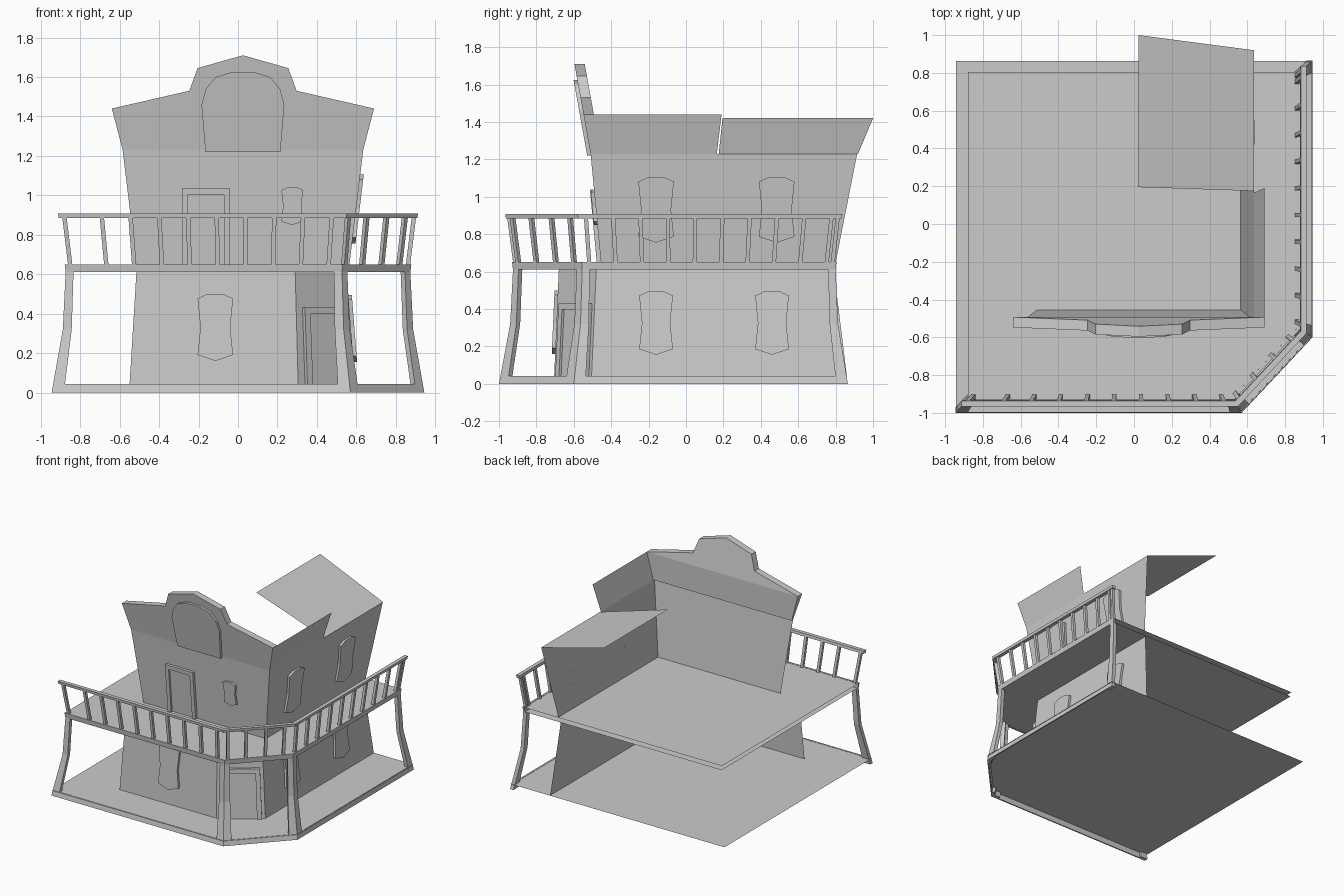
import bpy, bmesh
from mathutils import Vector as V

if "Cube" in bpy.data.objects:
    bpy.data.objects.remove(bpy.data.objects["Cube"])

def mesh(name, verts, faces, recalc=True):
    bm = bmesh.new()
    vs = [bm.verts.new(v) for v in verts]
    for f in faces:
        bm.faces.new([vs[i] for i in f])
    if recalc:
        bmesh.ops.recalc_face_normals(bm, faces=bm.faces)
    me = bpy.data.meshes.new(name)
    bm.to_mesh(me)
    bm.free()
    ob = bpy.data.objects.new(name, me)
    bpy.context.collection.objects.link(ob)
    return ob

def loft(name, rings):
    """Closed solid through equal-sized rings."""
    n = len(rings[0])
    verts = [v for r in rings for v in r]
    faces = [list(range(n))[::-1], [(len(rings) - 1) * n + i for i in range(n)]]
    for k in range(len(rings) - 1):
        for i in range(n):
            j = (i + 1) % n
            faces.append([k * n + i, k * n + j, (k + 1) * n + j, (k + 1) * n + i])
    return mesh(name, verts, faces)

def offset(pts, t):
    """Mitred inward offset of an open polyline."""
    dirs = [(b - a).normalized() for a, b in zip(pts, pts[1:])]
    nrm = [V((-d.y, d.x)) for d in dirs]
    out = []
    for i, p in enumerate(pts):
        a, b = nrm[max(i - 1, 0)], nrm[min(i, len(nrm) - 1)]
        out.append(p + (a + b) * (t / (1 + a.dot(b))))
    return out

# Plan outline of the porch: front left, two corner points, back right
PLAN = [V((-.945, -1)), V((.57, -1)), V((.945, -.6)), V((.945, .865))]

def plan(s):
    return [p * s for p in PLAN]

def lift(pts, z):
    return [(p.x, p.y, z) for p in pts]

def beam(name, z0, s0, z1, s1, t):
    loft(name, [lift(plan(s) + offset(plan(s), t)[::-1], z)
                for z, s in ((z0, s0), (z1, s1))])

def deck(name, z, s):
    p = plan(s) + [V((-.945, .865)) * s]
    mesh(name, lift(p, z), [range(5)], False)

# Floors and edge beams
deck("ground_floor", .04, .998)
deck("porch_ceiling", .612, .925)
deck("balcony_floor", .648, .93)
beam("ground_edge", 0, 1, .042, .992, .01)
beam("balcony_edge", .61, .925, .65, .93, .015)
beam("hand_rail", .885, .963, .907, .966, .03)

# Bent porch posts
for i in range(4):
    rings = []
    for z, s, w in ((0, 1, .062), (.32, .94, .045), (.61, .925, .04)):
        p = plan(s)
        sec = [p[i]]
        if i > 0:
            sec.insert(0, p[i] + (p[i - 1] - p[i]).normalized() * w)
        if i < 3:
            sec.append(p[i] + (p[i + 1] - p[i]).normalized() * w)
        rings.append(lift(sec + offset(sec, .03)[::-1], z))
    loft("porch_post", rings)

# Balusters leaning outward along each railing side
for i, ts in enumerate((
        [.02] + [.15 + .1 * k for k in range(9)],
        [.06, .32, .6, .86],
        [.03 + .1035 * k for k in range(10)] + [.985])):
    rings = []
    for t in ts:
        rings = []
        for z, s in ((.645, .93), (.888, .962)):
            p = plan(s)
            d = (p[i + 1] - p[i]).normalized()
            c = p[i].lerp(p[i + 1], t)
            a = offset([c - d * .011, c + d * .011], .006)
            rings.append(lift(a + offset(a, .022)[::-1], z))
        loft("baluster", rings)

# Wall surfaces: position from (u, z)
def mix(a, b, z, z0, z1):
    return a + (b - a) * (z - z0) / (z1 - z0)

def low_front(u, z): return V((u, mix(-.705, -.68, z, .04, .61), z))
def low_right(u, z): return V((mix(.595, .55, z, .04, .61), u, z))
def up_front(u, z): return V((u, mix(-.455, -.51, z, .65, 1.23), z))
def up_right(u, z): return V((mix(.565, .635, z, .65, 1.23), u, z))
def top_front(u, z): return V((u, -.51 - .18 * (z - 1.23), z))
def low_corner(u, z):
    a = low_front(mix(.305, .29, z, .04, .61), z)
    b = low_right(mix(-.505, -.48, z, .04, .61), z)
    return a.lerp(b, u)

# Lower storey walls with cut corner
low = []
for z, xl, yb in ((.04, -.55, .86), (.612, -.515, .79)):
    low += [low_front(xl, z), low_corner(0, z), low_corner(1, z), low_right(yb, z)]
mesh("lower_walls", low, [(i, i + 1, i + 5, i + 4) for i in range(3)], False)

# Upper storey walls
up = []
for z, xl, xr, yb in ((.648, -.515, .565, .8), (1.23, -.585, .635, .915)):
    up += [up_front(xl, z), up_front(xr, z), V((xr, yb, z))]
mesh("upper_walls", up, [(0, 1, 4, 3), (1, 2, 5, 4)], False)

# Stepped false front
side = [(.61, 1.23), (.665, 1.44), (.272, 1.53), (.23, 1.645)]
outline = ([(.025 + x, z) for x, z in side] + [(.025, 1.71)]
           + [(.025 - x, z) for x, z in side[::-1]])
front = [top_front(x, z) for x, z in outline]
back = [p + V((0, .015 if p.z < 1.3 else .055, 0)) for p in front]
n = len(front)
faces = [list(range(n)), [n, n + 1, 2 * n - 2, 2 * n - 1], list(range(n + 1, 2 * n - 1))]
faces += [(i, (i + 1) % n, n + (i + 1) % n, n + i) for i in range(n)]
mesh("false_front", front + back, faces)

# Side parapet and the rear roof slope
mesh("side_parapet", [(.635, -.505, 1.23), (.635, .165, 1.23), (.69, .19, 1.44), (.69, -.5, 1.44)],
     [range(4)], False)
mesh("rear_roof", [(.635, .175, 1.23), (.635, .92, 1.23), (.025, 1, 1.42), (.025, .195, 1.42)],
     [range(4)], False)

# Raised panels on walls: doors, windows, arch
def panel(name, pts, surf, nrm, depth):
    nrm = V(nrm).normalized()
    base = [surf(u, z) for u, z in pts]
    loft(name, [base, [p + nrm * depth for p in base]])

def window(name, c, z0, z1, w, surf, nrm):
    h = z1 - z0
    half = [(.22, 1), (.5, .93), (.42, .5), (.5, .09)]
    pts = ([(c + w * u, z0 + h * v) for u, v in half] + [(c, z0)]
           + [(c - w * u, z0 + h * v) for u, v in half[::-1]])
    panel(name, pts, surf, nrm, .018)

def door(name, a, b, z0, z1, t, surf, nrm):
    frame = [(a, z0), (a, z1), (b, z1), (b, z0),
             (b - t, z0), (b - t, z1 - .033), (a + t, z1 - .033), (a + t, z0)]
    panel(name + "_frame", frame, surf, nrm, .022)
    panel(name, [(a + t, z0), (a + t, z1 - .033), (b - t, z1 - .033), (b - t, z0)],
          surf, nrm, .008)

window("lower_front_window", -.115, .16, .5, .18, low_front, (0, -1, 0))
window("upper_front_window", .275, .85, 1.04, .11, up_front, (0, -1, 0))
for c in (-.16, .46):
    window("lower_side_window", c, .155, .495, .18, low_right, (1, 0, 0))
for c in (-.16, .485):
    window("upper_side_window", c, .755, 1.105, .19, up_right, (1, 0, 0))
door("balcony_door", -.285, -.04, .65, 1.035, .03, up_front, (0, -1, 0))
door("corner_door", .12, .93, .04, .43, .1, low_corner, (.2, -.29, 0))

arch = [(.19, 1.22), (.21, 1.46), (.188, 1.54), (.137, 1.6), (.055, 1.625)]
panel("arch_panel", [(.025 + x, z) for x, z in arch] + [(.025 - x, z) for x, z in arch[::-1]],
      top_front, (0, -1, 0), .02)
